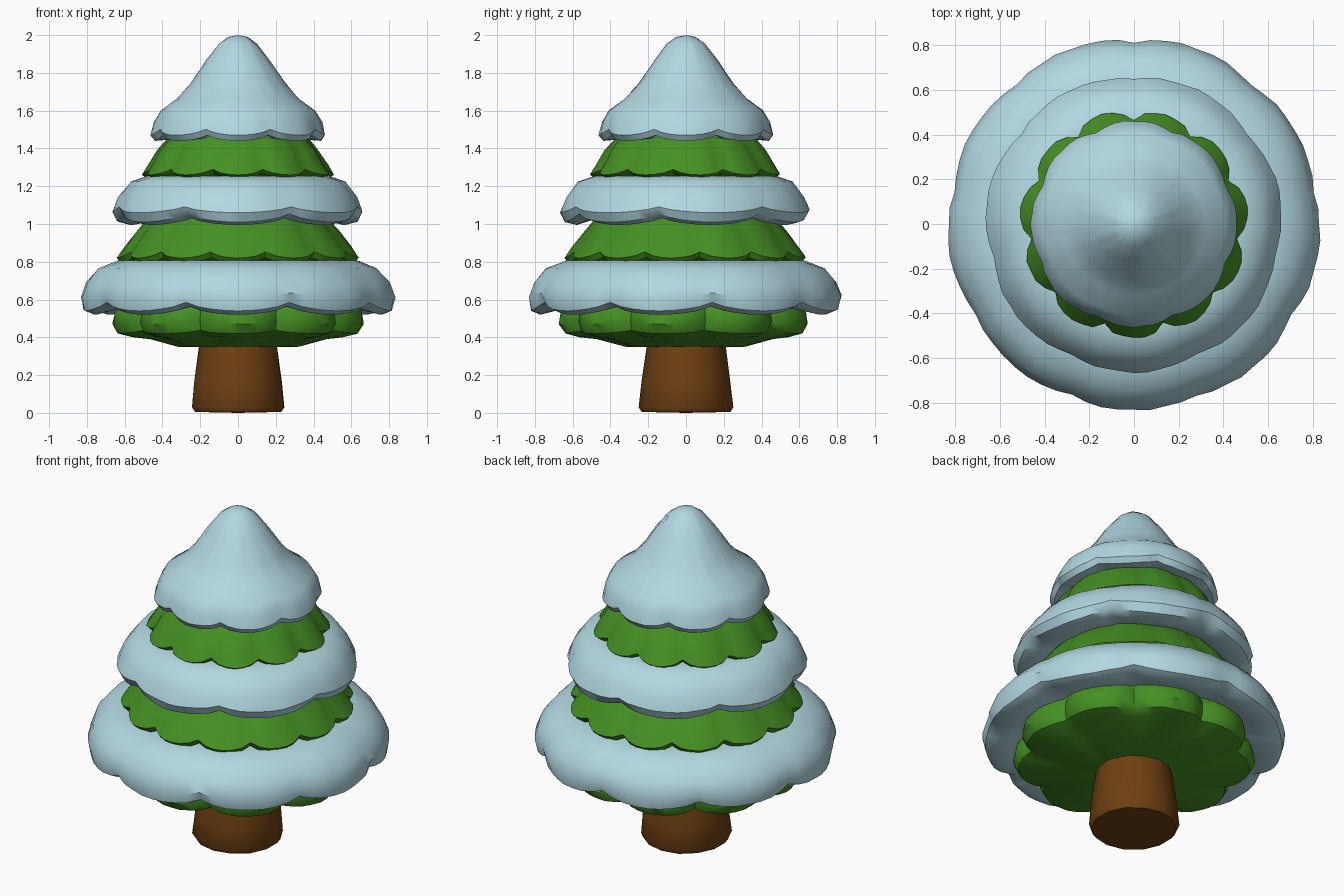
import bpy, bmesh, math, random

random.seed(4)
if "Cube" in bpy.data.objects:
    bpy.data.objects.remove(bpy.data.objects["Cube"], do_unlink=True)


def make_material(name, rgb):
    mat = bpy.data.materials.new(name)
    mat.use_nodes = True
    mat.diffuse_color = (*rgb, 1)
    mat.node_tree.nodes["Principled BSDF"].inputs["Base Color"].default_value = (*rgb, 1)
    return mat


SNOW = make_material("pale blue snow", (0.45, 0.69, 0.76))
GREEN = make_material("pine green", (0.06, 0.28, 0.017))
BROWN = make_material("bark brown", (0.155, 0.05, 0.006))


def lathe(name, mat, profile, lobes, depth=0.0, lift=0.0, seg=8, wobble=0.004, ring=False, turn=0.0):
    """Turn a (radius, height) profile, pinching it between rounded lobes."""
    bm = bmesh.new()
    count = lobes * seg
    top = max(z for r, z in profile)
    low = min(z for r, z in profile)
    widest = max(r for r, z in profile)
    loops = []
    for r, z in profile:
        outer = (r / widest) ** 3
        lower = ((top - z) / (top - low)) ** 2
        loop = []
        for i in range(count):
            a = math.tau * i / count - math.pi / 2
            pinch = 1 - abs(math.cos(lobes * (a + math.pi / 2 + turn) / 2)) ** 0.7
            rr = r * (1 - depth * pinch * outer)
            if r > 0.01:
                rr += random.uniform(-wobble, wobble)
            zz = z + lift * pinch * lower * outer
            loop.append(bm.verts.new((rr * math.cos(a), rr * math.sin(a), zz)))
        loops.append(loop)
    pairs = list(zip(loops, loops[1:]))
    if ring:
        pairs.append((loops[-1], loops[0]))
    for upper, under in pairs:
        for i in range(count):
            j = (i + 1) % count
            bm.faces.new((upper[i], under[i], under[j], upper[j]))
    bmesh.ops.remove_doubles(bm, verts=bm.verts, dist=0.0005)
    bmesh.ops.recalc_face_normals(bm, faces=bm.faces)
    mesh = bpy.data.meshes.new(name)
    bm.to_mesh(mesh)
    bm.free()
    mesh.materials.append(mat)
    obj = bpy.data.objects.new(name, mesh)
    bpy.context.collection.objects.link(obj)
    bpy.ops.object.select_all(action="DESELECT")
    obj.select_set(True)
    bpy.context.view_layer.objects.active = obj
    bpy.ops.object.shade_smooth_by_angle(angle=math.radians(40))
    return obj


# Trunk, flared at the foot
lathe("trunk", BROWN, [(0, 0.45), (0.2, 0.45), (0.21, 0.35), (0.235, 0.17), (0.25, 0.03),
                       (0.235, 0.005), (0, 0)], lobes=14, seg=1, wobble=0.003)

# Green branch tiers
lathe("lower_branches", GREEN, [(0, 0.72), (0.5, 0.7), (0.62, 0.6), (0.66, 0.53), (0.67, 0.47),
                                (0.64, 0.42), (0.56, 0.4), (0.47, 0.39), (0.32, 0.35), (0, 0.35)],
      lobes=9, depth=0.12, lift=0.03)
lathe("middle_branches", GREEN, [(0, 1.16), (0.38, 1.12), (0.47, 1.04), (0.54, 0.96), (0.6, 0.88),
                                 (0.645, 0.82), (0.62, 0.79), (0.52, 0.79), (0, 0.78)],
      lobes=13, depth=0.06, lift=0.04, seg=6)
lathe("upper_branches", GREEN, [(0, 1.6), (0.28, 1.56), (0.36, 1.47), (0.43, 1.39), (0.48, 1.31),
                                (0.51, 1.26), (0.48, 1.24), (0.4, 1.24), (0, 1.23)],
      lobes=11, depth=0.09, lift=0.035, seg=6)

# Snow rings draped between the branches
lathe("lower_snow", SNOW, [(0.5, 0.8), (0.63, 0.808), (0.74, 0.765), (0.805, 0.69), (0.835, 0.61),
                           (0.82, 0.54), (0.77, 0.52), (0.69, 0.54), (0.5, 0.59)],
      lobes=9, depth=0.025, lift=0.055, ring=True)
lathe("middle_snow", SNOW, [(0.36, 1.25), (0.48, 1.255), (0.57, 1.225), (0.635, 1.14), (0.665, 1.06),
                            (0.64, 1.01), (0.58, 0.995), (0.5, 1.02), (0.36, 1.07)],
      lobes=7, depth=0.03, lift=0.055, seg=10, ring=True)

# Snow cap with a rounded tip
lathe("snow_cap", SNOW, [(0, 2.0), (0.05, 1.99), (0.1, 1.955), (0.17, 1.865), (0.25, 1.745),
                         (0.32, 1.665), (0.41, 1.6), (0.445, 1.54), (0.462, 1.47), (0.44, 1.44),
                         (0.38, 1.445), (0.28, 1.48), (0, 1.5)],
      lobes=8, depth=0.04, lift=0.035, wobble=0.003)
